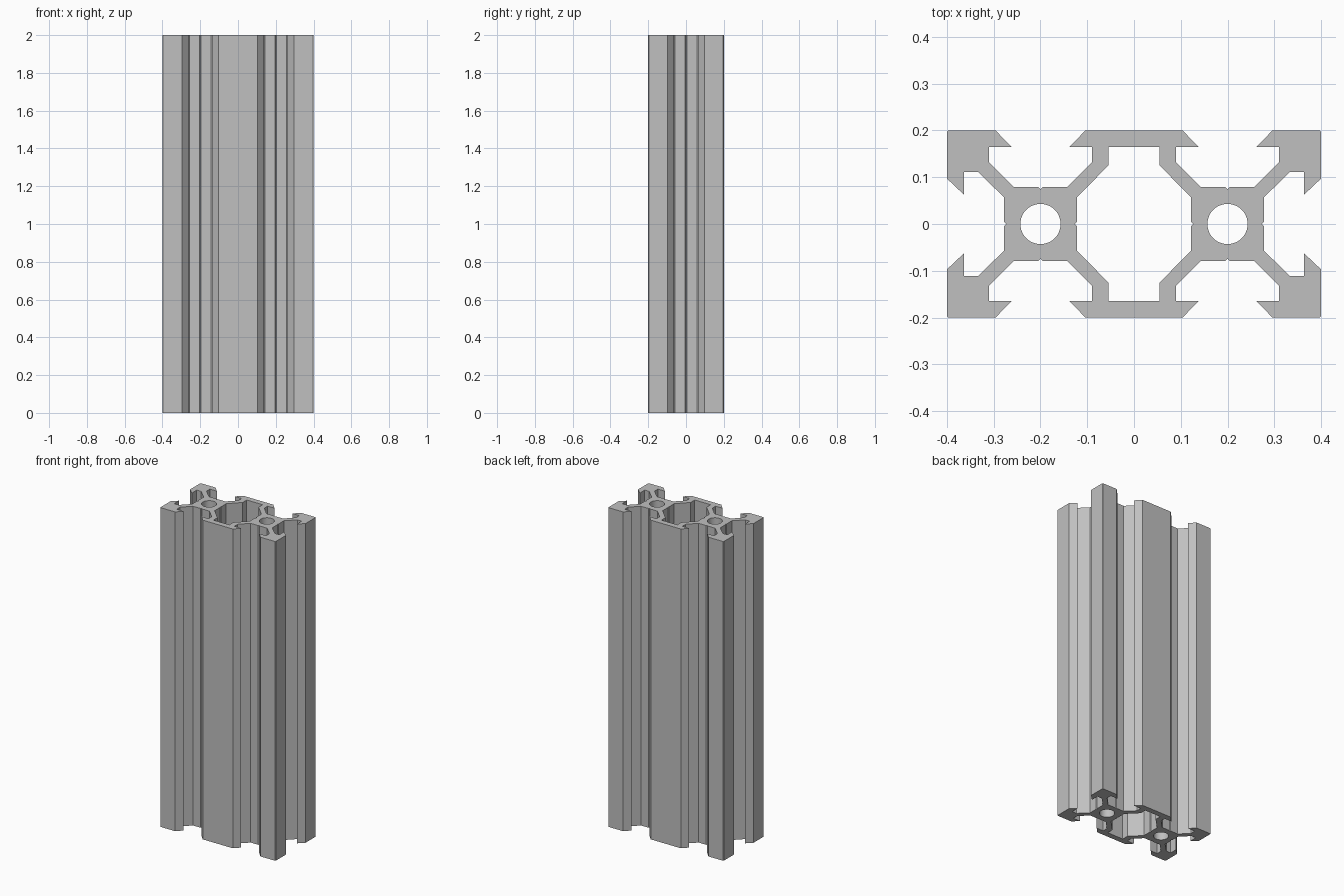
import bpy, bmesh, math
from mathutils import Vector

cube = bpy.data.objects.get("Cube")
if cube:
    bpy.data.objects.remove(cube, do_unlink=True)

LENGTH = 2.0
BORE_RADIUS = 0.043

aluminium = bpy.data.materials.new("aluminium grey")
aluminium.use_nodes = True
colour = (0.53, 0.53, 0.53, 1)
aluminium.diffuse_color = colour
aluminium.node_tree.nodes["Principled BSDF"].inputs["Base Color"].default_value = colour


def mirrored(quarter):
    """Close a quarter outline (first point nearest +x axis) into a full loop."""
    half = quarter + [(-x, y) for x, y in reversed(quarter)]
    full = half + [(-x, -y) for x, y in half]
    loop = []
    for p in full:
        if not loop or (Vector(p) - Vector(loop[-1])).length > 1e-5:
            loop.append(p)
    if (Vector(loop[0]) - Vector(loop[-1])).length < 1e-5:
        loop.pop()
    return loop


def circle(cx, radius, sides=48):
    return [(cx + radius * math.cos(math.tau * i / sides),
             radius * math.sin(math.tau * i / sides)) for i in range(sides)]


# Outer outline: side slot, corner block, end slot, middle lip
outer = mirrored([
    (0.273, 0), (0.278, 0.005), (0.278, 0.057), (0.333, 0.111),
    (0.364, 0.111), (0.364, 0.063), (0.4, 0.097), (0.4, 0.197), (0.397, 0.2),
    (0.296, 0.2), (0.262, 0.165), (0.31, 0.165), (0.31, 0.132), (0.257, 0.079),
    (0.205, 0.079), (0.2, 0.074), (0.195, 0.079),
    (0.143, 0.079), (0.09, 0.132), (0.09, 0.165), (0.138, 0.165), (0.104, 0.2),
])
# Central cavity with a small groove in each core wall
cavity = mirrored([(0.127, 0), (0.122, 0.005), (0.122, 0.057),
                   (0.055, 0.125), (0.055, 0.165)])

# Fill the section between its loops and extrude it to full length
bm = bmesh.new()
for loop in (outer, cavity, circle(-0.2, BORE_RADIUS), circle(0.2, BORE_RADIUS)):
    verts = [bm.verts.new((x, y, 0)) for x, y in loop]
    for a, b in zip(verts, verts[1:] + verts[:1]):
        bm.edges.new((a, b))
bmesh.ops.triangle_fill(bm, edges=bm.edges[:], use_beauty=True, normal=(0, 0, 1))
result = bmesh.ops.extrude_face_region(bm, geom=bm.faces[:], use_keep_orig=True)
top = [g for g in result["geom"] if isinstance(g, bmesh.types.BMVert)]
bmesh.ops.translate(bm, verts=top, vec=(0, 0, LENGTH))
bmesh.ops.recalc_face_normals(bm, faces=bm.faces[:])

mesh = bpy.data.meshes.new("slotted_rail")
bm.to_mesh(mesh)
bm.free()
mesh.materials.append(aluminium)
rail = bpy.data.objects.new("slotted_rail", mesh)
bpy.context.collection.objects.link(rail)

# Smooth only the round bores
bpy.ops.object.select_all(action="DESELECT")
bpy.context.view_layer.objects.active = rail
rail.select_set(True)
bpy.ops.object.shade_smooth_by_angle(angle=math.radians(20))
